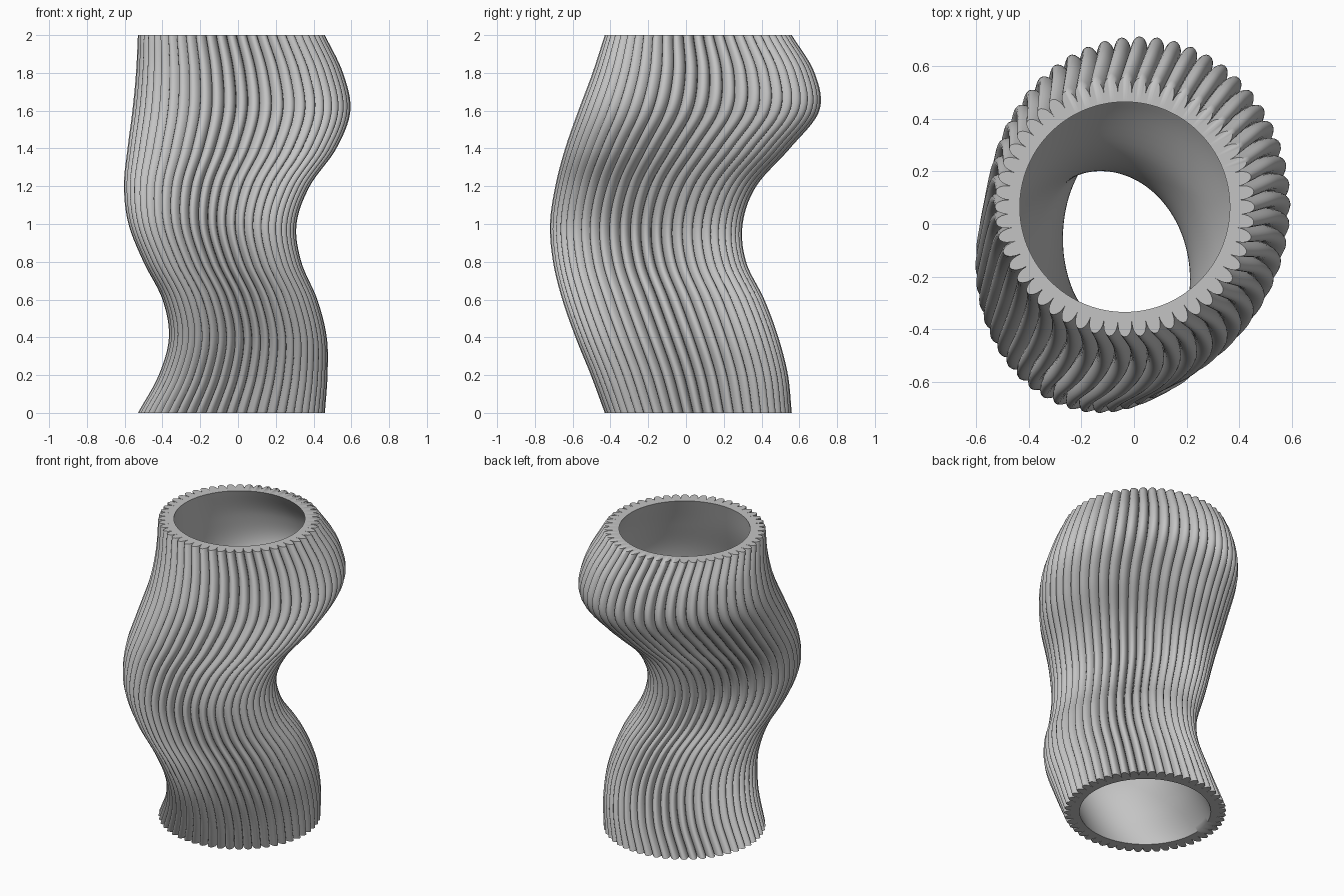
import bpy
import bmesh
import math

if "Cube" in bpy.data.objects:
    bpy.data.objects.remove(bpy.data.objects["Cube"], do_unlink=True)

RIBS, STEPS, RINGS = 52, 10, 72
HEIGHT, RIB_DEPTH, WALL = 2.0, 0.058, 0.095

# Swaying sections, evenly spaced in height: centre x, centre y, half width, half depth
SECTIONS = [
    (-0.035, 0.065, 0.495, 0.495),
    (0.027, 0.018, 0.447, 0.522),
    (0.052, -0.048, 0.418, 0.537),
    (0.010, -0.120, 0.410, 0.535),
    (-0.083, -0.193, 0.418, 0.511),
    (-0.135, -0.210, 0.445, 0.510),
    (-0.112, -0.160, 0.492, 0.532),
    (-0.032, -0.045, 0.553, 0.595),
    (0.018, 0.068, 0.577, 0.638),
    (0.008, 0.093, 0.548, 0.588),
    (-0.035, 0.065, 0.495, 0.495),
]


def section_at(t):
    """Smooth interpolation through the sections, t from 0 to 1."""
    last = len(SECTIONS) - 1
    i = min(int(t * last), last - 1)
    u = t * last - i
    b, c = SECTIONS[i], SECTIONS[i + 1]
    a = SECTIONS[i - 1] if i > 0 else [2 * p - q for p, q in zip(b, c)]
    d = SECTIONS[i + 2] if i + 2 <= last else [2 * q - p for p, q in zip(b, c)]
    return [0.5 * (2 * q + (r - p) * u + (2 * p - 5 * q + 4 * r - s) * u ** 2
                   + (3 * q - p - 3 * r + s) * u ** 3)
            for p, q, r, s in zip(a, b, c, d)]


# Rounded ribs with sharp valleys: angle and depth below the rib crest
profile = []
for rib in range(RIBS):
    for k in range(STEPS):
        phase = math.pi * k / STEPS
        across = (1 - math.cos(phase)) / 2
        angle = 2 * math.pi * (rib + across - 0.5) / RIBS
        profile.append((angle, RIB_DEPTH * (1 - math.sin(phase))))


def add_ring(bm, t, inner):
    cx, cy, rx, ry = section_at(t)
    ring = []
    for angle, dip in profile:
        inset = WALL if inner else dip
        ring.append(bm.verts.new((cx + (rx - inset) * math.cos(angle),
                                  cy + (ry - inset) * math.sin(angle),
                                  HEIGHT * t)))
    return ring


def bridge(bm, low, high):
    n = len(low)
    for i in range(n):
        j = (i + 1) % n
        bm.faces.new((low[i], low[j], high[j], high[i]))


# One closed loop of rings: up the ribbed outside, over the rim, down the smooth inside
bm = bmesh.new()
levels = [i / RINGS for i in range(RINGS + 1)]
rings = [add_ring(bm, t, False) for t in levels]
rings += [add_ring(bm, t, True) for t in reversed(levels)]
for i, ring in enumerate(rings):
    bridge(bm, ring, rings[(i + 1) % len(rings)])
bmesh.ops.recalc_face_normals(bm, faces=bm.faces)

mesh = bpy.data.meshes.new("ribbed_vase")
bm.to_mesh(mesh)
bm.free()
vase = bpy.data.objects.new("ribbed_vase", mesh)
bpy.context.collection.objects.link(vase)

# Light grey finish
grey = bpy.data.materials.new("light_grey")
grey.use_nodes = True
colour = (0.55, 0.55, 0.55, 1.0)
grey.diffuse_color = colour
grey.node_tree.nodes["Principled BSDF"].inputs["Base Color"].default_value = colour
mesh.materials.append(grey)

# Smooth ribs, sharp valleys and rims
bpy.ops.object.select_all(action="DESELECT")
vase.select_set(True)
bpy.context.view_layer.objects.active = vase
bpy.ops.object.shade_smooth_by_angle(angle=math.radians(60))
